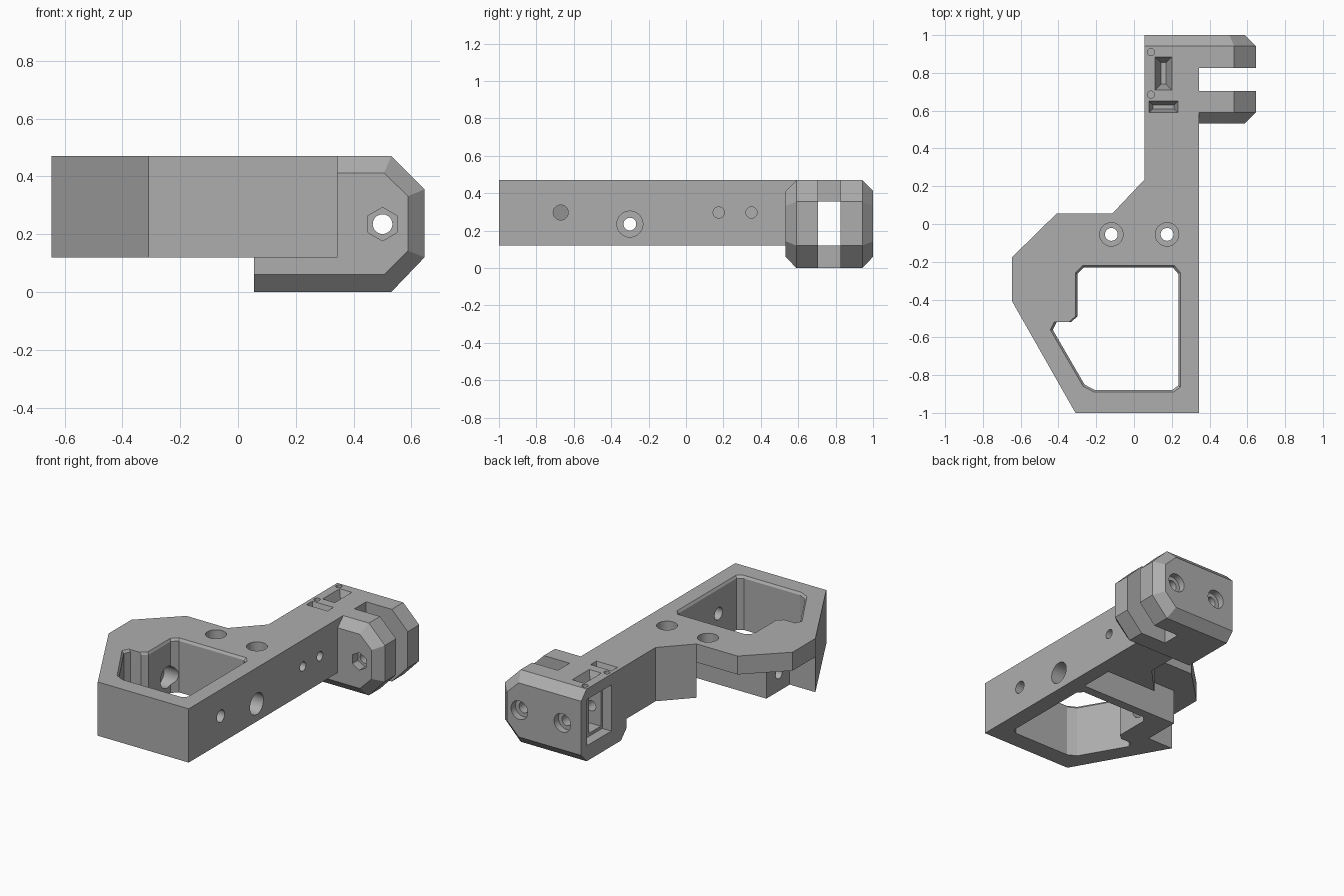
import bpy, bmesh, math
from mathutils import Vector

cube = bpy.data.objects.get("Cube")
if cube:
    bpy.data.objects.remove(cube, do_unlink=True)

grey = bpy.data.materials.new("Plain grey")
grey.use_nodes = True
colour = (0.42, 0.42, 0.42, 1)
grey.diffuse_color = colour
grey.node_tree.nodes["Principled BSDF"].inputs["Base Color"].default_value = colour

# Maps a profile point and a depth to space for each sweep axis
PLACE = {"z": lambda a, b, d: Vector((a, b, d)),
         "y": lambda a, b, d: Vector((a, d, b)),
         "x": lambda a, b, d: Vector((d, a, b))}


def loft(name, axis, rings):
    """Closed solid through (depth, profile) rings with equal point counts."""
    bm = bmesh.new()
    loops = [[bm.verts.new(PLACE[axis](a, b, d)) for a, b in pts] for d, pts in rings]
    for lower, upper in zip(loops, loops[1:]):
        for i in range(len(lower)):
            j = (i + 1) % len(lower)
            bm.faces.new((lower[i], lower[j], upper[j], upper[i]))
    bm.faces.new(loops[0])
    bm.faces.new(loops[-1])
    bmesh.ops.recalc_face_normals(bm, faces=bm.faces)
    mesh = bpy.data.meshes.new(name)
    bm.to_mesh(mesh)
    bm.free()
    mesh.materials.append(grey)
    obj = bpy.data.objects.new(name, mesh)
    bpy.context.collection.objects.link(obj)
    return obj


def prism(name, axis, pts, start, end):
    return loft(name, axis, [(start, pts), (end, pts)])


def rect(a0, a1, b0, b1):
    return [(a0, b0), (a1, b0), (a1, b1), (a0, b1)]


def circle(a, b, r, sides=32):
    return [(a + r * math.cos(2 * math.pi * i / sides + math.pi / 2),
             b + r * math.sin(2 * math.pi * i / sides + math.pi / 2)) for i in range(sides)]


def combine(target, tool, operation="DIFFERENCE"):
    mod = target.modifiers.new(tool.name, "BOOLEAN")
    mod.operation = operation
    mod.solver = "EXACT"
    mod.object = tool
    bpy.context.view_layer.objects.active = target
    bpy.ops.object.modifier_apply(modifier=mod.name)
    bpy.data.objects.remove(tool, do_unlink=True)


BOTTOM, TOP, CEILING = 0.12, 0.47, 0.35

# Handle and neck outline
frame = prism("grip_frame", "z", [
    (-0.31, -1), (0.345, -1), (0.345, 0.9), (0.055, 0.9), (0.055, 0.235),
    (-0.115, 0.055), (-0.41, 0.055), (-0.645, -0.175), (-0.645, -0.41)], BOTTOM, TOP)

# Chamfered hinge block at the rear
full = [(0.055, 0), (0.53, 0), (0.645, 0.12), (0.645, 0.355), (0.53, TOP), (0.055, TOP)]
small = [(0.055, 0.06), (0.505, 0.06), (0.588, 0.143), (0.588, 0.332), (0.505, 0.412), (0.055, 0.412)]
hinge = loft("hinge_block", "y", [(0.533, small), (0.59, full), (0.943, full), (1, small)])
combine(frame, hinge, "UNION")

# Finger opening, flared slightly at the rim
opening = [(-0.265, -0.23), (0.205, -0.23), (0.235, -0.265), (0.235, -0.855), (0.2, -0.88),
           (-0.205, -0.88), (-0.262, -0.85), (-0.43, -0.56), (-0.41, -0.52),
           (-0.335, -0.52), (-0.3, -0.49), (-0.3, -0.265)]
flared = [(x + 0.035 * (x + 0.05), y + 0.03 * (y + 0.55)) for x, y in opening]
combine(frame, loft("opening_cut", "z", [(0, opening), (TOP - 0.015, opening),
                                         (TOP, flared), (TOP + 0.1, flared)]))

# Underside channel and open corner below the top plate
combine(frame, prism("channel_cut", "z", [
    (0.25, -0.17), (0.25, 0.055), (-0.115, 0.055), (-0.115, 0.3), (-0.8, 0.3),
    (-0.8, -0.41), (-0.46, -0.41), (-0.46, -0.17)], 0, CEILING))

# Hinge slot, side window and its wider pocket
combine(frame, prism("slot_cut", "y", rect(0.345, 0.8, -0.1, 0.6), 0.705, 0.825))
combine(frame, prism("window_cut", "x", rect(0.705, 0.825, 0.12, 0.357), 0, 0.4))
combine(frame, prism("pocket_cut", "x", rect(0.69, 0.94, 0.1, 0.4), 0, 0.12))

# Tapered top recesses
for x0, x1, y0, y1, inset in ((0.112, 0.2, 0.71, 0.885, 0.03), (0.08, 0.232, 0.59, 0.65, 0.02)):
    wide = rect(x0, x1, y0, y1)
    narrow = rect(x0 + inset, x1 - inset, y0 + inset, y1 - inset)
    combine(frame, loft("recess_cut", "z", [(0.39, narrow), (TOP, wide), (TOP + 0.1, wide)]))
for y in (0.685, 0.91):
    combine(frame, prism("pin_hole", "z", circle(0.09, y, 0.019), 0.43, 0.6))

# Vertical screw holes with counterbores
for x in (-0.12, 0.175):
    combine(frame, prism("screw_hole", "z", circle(x, -0.055, 0.034), 0.2, 0.6))
    combine(frame, prism("screw_seat", "z", circle(x, -0.055, 0.062), 0.41, 0.6))

# Side holes: long cross bolt and smaller ones
combine(frame, prism("bolt_seat", "x", circle(-0.3, 0.235, 0.0695), -0.37, 0.5))
combine(frame, prism("bolt_hole", "x", circle(-0.3, 0.235, 0.034), -0.6, 0))
for y, r, depth in ((-0.67, 0.04, 0.1), (0.175, 0.03, 0.2), (0.35, 0.03, 0.2)):
    combine(frame, prism("side_hole", "x", circle(y, 0.297, r), depth, 0.5))

# Hinge bolt with hex nut seat, and rear screw seats
combine(frame, prism("hinge_hole", "y", circle(0.5, 0.235, 0.034), 0.4, 1.2))
combine(frame, prism("nut_seat", "y", circle(0.5, 0.235, 0.058, 6), 0.4, 0.59))
combine(frame, prism("rear_hole", "y", circle(0.19, 0.235, 0.034), 0.6, 1.2))
for x in (0.19, 0.5):
    combine(frame, prism("rear_seat", "y", circle(x, 0.235, 0.06), 0.955, 1.2))

# Crisp edges with smooth bores
bpy.ops.object.select_all(action="DESELECT")
frame.select_set(True)
bpy.context.view_layer.objects.active = frame
bpy.ops.object.shade_smooth_by_angle(angle=math.radians(20))
